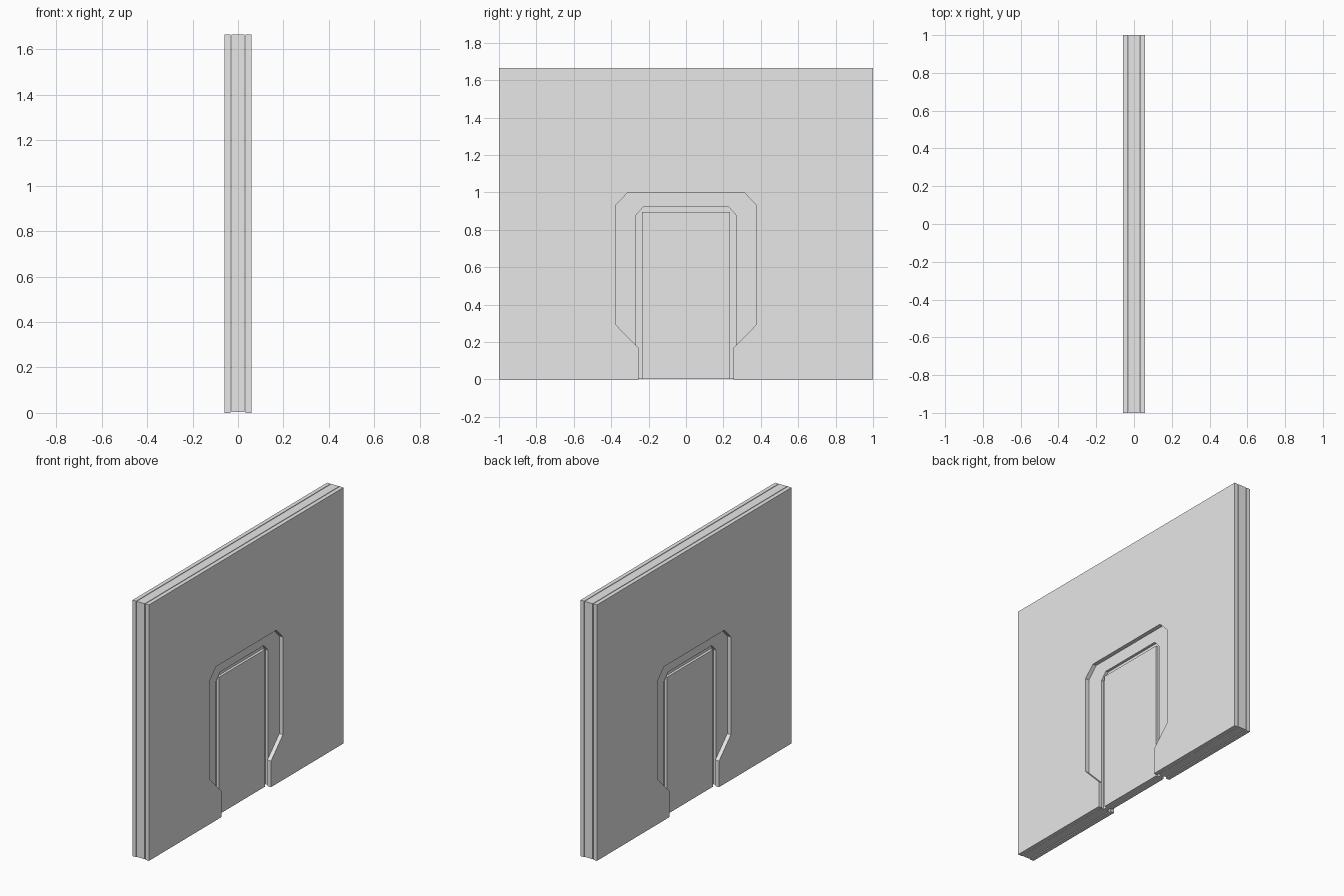
import bpy, bmesh

if "Cube" in bpy.data.objects:
    bpy.data.objects.remove(bpy.data.objects["Cube"])

grey = bpy.data.materials.new("light_grey")
grey.diffuse_color = (0.8, 0.8, 0.8, 1)
grey.use_nodes = True
grey.node_tree.nodes["Principled BSDF"].inputs["Base Color"].default_value = grey.diffuse_color

WIDTH, HEIGHT = 1.0, 1.665      # half width of the wall, full height
OUTER, INNER, CORE = 0.059, 0.033, 0.029   # layer depths from the centre


def prism(name, half_profile, x0, x1):
    """Extrude along x a profile given by its right half (y, z), mirrored in y."""
    pts = half_profile + [(-y, z) for y, z in reversed(half_profile)]
    bm = bmesh.new()
    face = bm.faces.new([bm.verts.new((x0, y, z)) for y, z in pts])
    ext = bmesh.ops.extrude_face_region(bm, geom=[face])
    verts = [v for v in ext["geom"] if isinstance(v, bmesh.types.BMVert)]
    bmesh.ops.translate(bm, verts=verts, vec=(x1 - x0, 0, 0))
    bmesh.ops.recalc_face_normals(bm, faces=bm.faces)
    bmesh.ops.triangulate(bm, faces=[f for f in bm.faces if len(f.verts) > 4])
    me = bpy.data.meshes.new(name)
    bm.to_mesh(me)
    bm.free()
    me.materials.append(grey)
    ob = bpy.data.objects.new(name, me)
    bpy.context.collection.objects.link(ob)
    return ob


def wall_around(opening, base):
    """Right half of a wall outline with an opening cut up from the floor."""
    return [(WIDTH, HEIGHT), (WIDTH, base)] + opening


# Outer wall sheets with the chamfered doorway
doorway = [(0.255, 0), (0.255, 0.17), (0.378, 0.295), (0.378, 0.93), (0.31, 1.0)]
for side, name in ((1, "right_wall_sheet"), (-1, "left_wall_sheet")):
    prism(name, wall_around(doorway, 0), side * INNER, side * OUTER)

# Core layer with a smaller door opening, set apart by a narrow seam
base = 0.003
slot = [(0.266, base), (0.266, 0.88), (0.225, 0.925)]
prism("wall_core", wall_around(slot, base), -CORE, CORE)

# Thin backing that closes the groove around the door
prism("door_backing", slot, -0.012, 0.012)

# Door leaf
prism("door_leaf", [(0.236, base), (0.236, 0.895)], -CORE, CORE)
